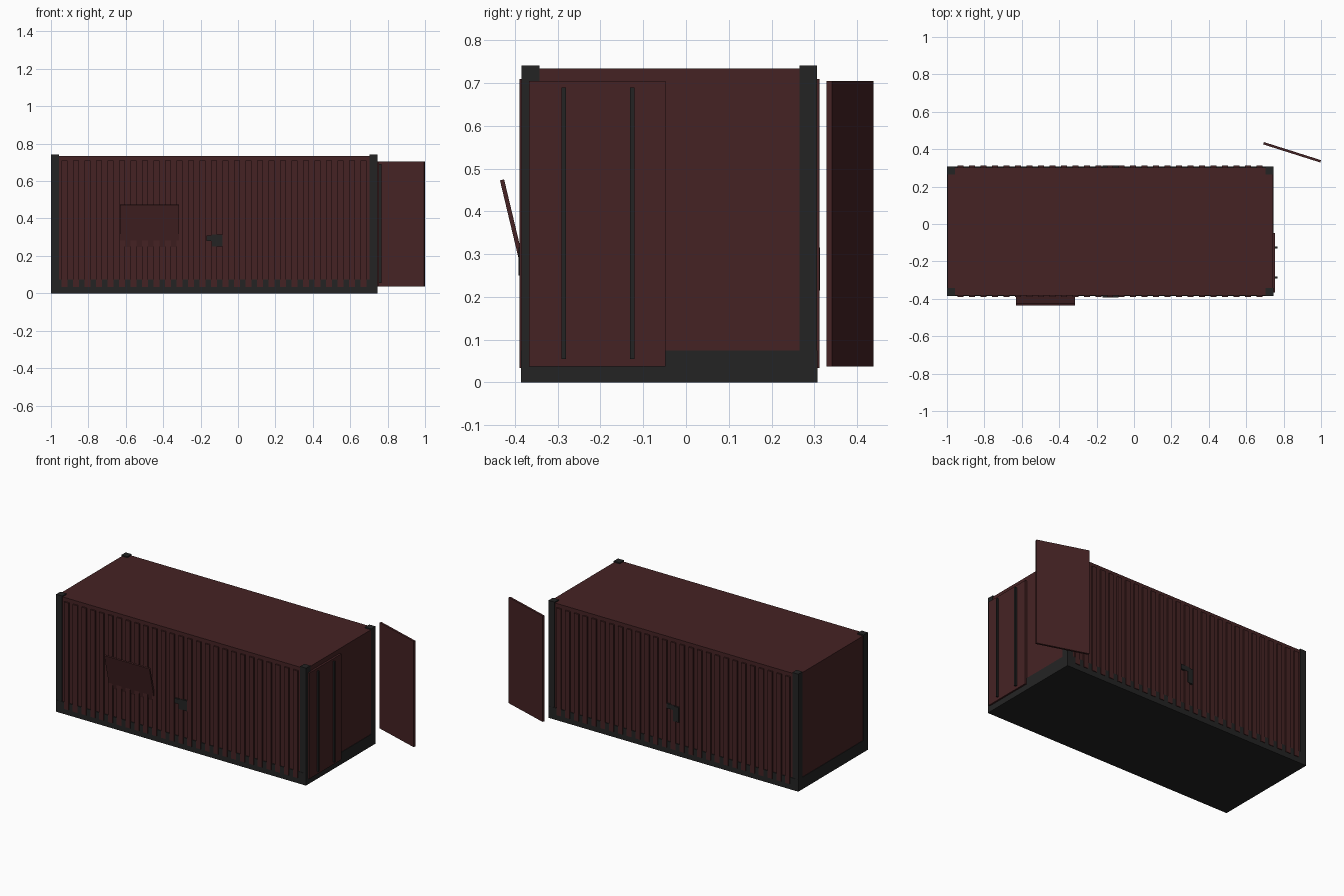
import bpy, bmesh, math
from mathutils import Matrix, Vector

if "Cube" in bpy.data.objects:
    bpy.data.objects.remove(bpy.data.objects["Cube"])


def material(name, rgb):
    m = bpy.data.materials.new(name)
    m.diffuse_color = (*rgb, 1)
    m.use_nodes = True
    m.node_tree.nodes["Principled BSDF"].inputs["Base Color"].default_value = m.diffuse_color
    return m


RED = material("oxide red paint", (0.060, 0.0165, 0.0175))
DARK = material("charcoal steel", (0.0175, 0.0175, 0.0175))


def boxes(name, mat, items):
    """One object from boxes, each given as (x0, x1, y0, y1, z0, z1)."""
    bm = bmesh.new()
    for x0, x1, y0, y1, z0, z1 in items:
        centre = Vector(((x0 + x1) / 2, (y0 + y1) / 2, (z0 + z1) / 2))
        size = Matrix.Diagonal((x1 - x0, y1 - y0, z1 - z0, 1))
        bmesh.ops.create_cube(bm, size=1, matrix=Matrix.Translation(centre) @ size)
    mesh = bpy.data.meshes.new(name)
    bm.to_mesh(mesh)
    bm.free()
    mesh.materials.append(mat)
    ob = bpy.data.objects.new(name, mesh)
    bpy.context.collection.objects.link(ob)
    return ob


X0, X1 = -1.0, 0.745          # container ends
YC = -0.039                   # container centre line
POST = 0.042


def side(sign, near, far):
    """y range measured outward from the centre line on one side."""
    a, b = YC + sign * near, YC + sign * far
    return min(a, b), max(a, b)


# Body and base frame
boxes("container_body", RED, [(X0 + 0.003, X1 - 0.003, YC - 0.342, YC + 0.342, 0.05, 0.734)])
boxes("base_frame", DARK, [(X0, X1, YC - 0.347, YC + 0.347, 0, 0.075)])

# Corner posts
boxes("corner_posts", DARK, [
    (x, x + POST, *side(s, 0.346 - POST, 0.346), 0, 0.741)
    for x in (X0, X1 - POST) for s in (-1, 1)])

# Corrugation ribs on both long walls
COUNT = 27
PITCH = 1.66 / COUNT
for s, name in ((-1, "front_ribs"), (1, "back_ribs")):
    boxes(name, RED, [
        (x - 0.016, x + 0.016, *side(s, 0.335, 0.351), 0.034, 0.71)
        for x in (-0.1275 + (i - (COUNT - 1) / 2) * PITCH for i in range(COUNT))])

# Closed door with two locking rods
boxes("closed_door", RED, [(X1 - 0.005, 0.755, -0.367, -0.048, 0.037, 0.705)])
boxes("locking_rods", DARK, [
    (0.753, 0.766, y - 0.005, y + 0.005, 0.055, 0.69) for y in (-0.286, -0.126)])

# Door swung open behind the container
door = boxes("open_door", RED, [(-0.16, 0.16, -0.0065, 0.0065, -0.334, 0.334)])
door.location = (0.845, 0.3835, 0.371)
door.rotation_euler.z = math.radians(-17.6)

# Propped hatch on the front wall, hinged along its lower edge
hatch = boxes("side_hatch", RED, [(-0.1575, 0.1575, -0.005, 0.005, 0, 0.23)])
hatch.location = (-0.4725, -0.377, 0.25)
hatch.rotation_euler.x = math.radians(13.4)

# Small latches on both long walls
for s, name in ((-1, "front_latch"), (1, "back_latch")):
    low = 0.25 if s < 0 else 0.215
    boxes(name, DARK, [
        (-0.14, -0.082, *side(s, 0.335, 0.353), 0.25 if s < 0 else 0.285, 0.315),
        (-0.168, -0.13, *side(s, 0.335, 0.353), 0.28 if s < 0 else low, 0.31)])
